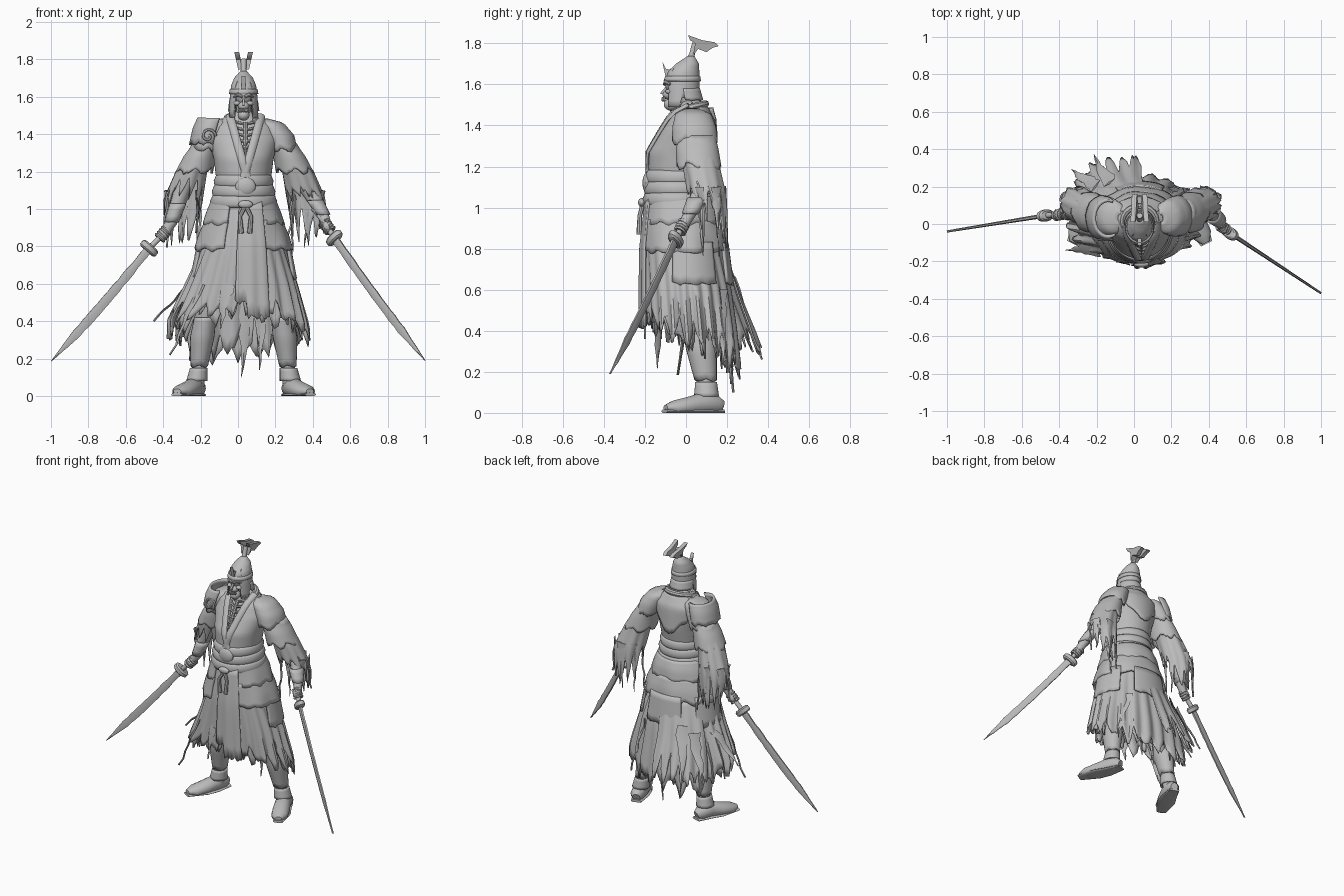
import bpy, bmesh, math, random
from mathutils import Vector, Matrix

if "Cube" in bpy.data.objects:
    bpy.data.objects.remove(bpy.data.objects["Cube"], do_unlink=True)
random.seed(7)
PI, TAU, MID = math.pi, math.tau, 0.03
Z, Y = Vector((0, 0, 1)), Vector((0, 1, 0))

grey = bpy.data.materials.new("plain grey")
grey.use_nodes = True
grey.diffuse_color = (0.5, 0.5, 0.5, 1)
grey.node_tree.nodes["Principled BSDF"].inputs["Base Color"].default_value = (0.5, 0.5, 0.5, 1)


def finish(name, bm, thick=0):
    bmesh.ops.recalc_face_normals(bm, faces=bm.faces)
    for f in bm.faces:
        f.smooth = True
    for e in bm.edges:
        e.smooth = e.calc_face_angle(0) < 0.7
    mesh = bpy.data.meshes.new(name)
    bm.to_mesh(mesh)
    bm.free()
    mesh.materials.append(grey)
    ob = bpy.data.objects.new(name, mesh)
    bpy.context.collection.objects.link(ob)
    if thick:
        mod = ob.modifiers.new("thickness", "SOLIDIFY")
        mod.thickness, mod.offset = thick, 0


def cloth(name, rings, a0=0, a1=TAU, n=48, rows=10, hem=lambda a: 1, rag=0, pleat=0, folds=20,
          thick=0.01, cut=None, tooth=6):
    """Skin over rings (x, y, z, rx, ry) from top to hem; angle 0 is the front."""
    full = abs(a1 - a0 - TAU) < 1e-4
    rings = [Vector(r) for r in rings]
    bm, grid, depth = bmesh.new(), [], 0
    for k in range(n if full else n + 1):
        a = a0 + (a1 - a0) * k / n
        if k % tooth == 0:
            depth = random.uniform(0.4, 1)
        wave = abs(k % tooth / tooth - 0.5) * 2
        end = hem(a) - rag * (depth * wave + random.uniform(0, 0.35))
        col = []
        for r in range(rows + 1):
            t = end * r / rows
            f = t * (len(rings) - 1)
            i = max(0, min(int(f), len(rings) - 2))
            x, y, z, rx, ry = rings[i] + (rings[i + 1] - rings[i]) * (f - i)
            g = 1 + pleat * t * (math.sin(folds * a) + 0.5 * math.sin(7 * a + 1))
            col.append(bm.verts.new((x + rx * g * math.sin(a), y - ry * g * math.cos(a), z)))
        grid.append(col)
    for k in range(n):
        p, q = grid[k], grid[(k + 1) % len(grid)]
        for r in range(rows):
            bm.faces.new((p[r], q[r], q[r + 1], p[r + 1]))
    if cut:
        gone = [f for f in bm.faces if cut(f.calc_center_median())]
        bmesh.ops.delete(bm, geom=gone, context="FACES")
    finish(name, bm, thick)


def sweep(name, pts, radii, n=12, ref=Y):
    """Capped tube along points; each radius is one number or (side, up)."""
    bm, rings, pts = bmesh.new(), [], [Vector(p) for p in pts]
    for i, p in enumerate(pts):
        d = (pts[min(i + 1, len(pts) - 1)] - pts[max(i - 1, 0)]).normalized()
        side = d.cross(ref).normalized()
        up = side.cross(d)
        ru, rv = radii[i] if isinstance(radii[i], tuple) else (radii[i], radii[i])
        ring = []
        for k in range(n):
            v = p + side * ru * math.cos(TAU * k / n) + up * rv * math.sin(TAU * k / n)
            v.z = max(v.z, 0)
            ring.append(bm.verts.new(v))
        rings.append(ring)
    for p, q in zip(rings, rings[1:]):
        for k in range(n):
            bm.faces.new((p[k], p[(k + 1) % n], q[(k + 1) % n], q[k]))
    bm.faces.new(rings[0])
    bm.faces.new(rings[-1])
    finish(name, bm)


def blob(name, at, size):
    bm = bmesh.new()
    bmesh.ops.create_uvsphere(bm, u_segments=18, v_segments=12, radius=1,
                              matrix=Matrix.Translation(at) @ Matrix.Diagonal((*size, 1)))
    finish(name, bm)


def tatter(name, top, tip, w, hub):
    """Tapering rag strip that faces away from the hub (x, y)."""
    top, tip = Vector(top), Vector(tip)
    pts = [top.lerp(tip, i / 7) + Vector((random.uniform(-.008, .008), 0, 0)) for i in range(8)]
    sweep(name, pts, [(w * (1 - i / 7.2) * random.uniform(.7, 1.1), .006) for i in range(8)], 4,
          Vector((tip.x - hub[0], tip.y - hub[1], 0)))


def fin(name, outline, x0, lean, thick=0.012):
    """Flat plate drawn in (y, z), leaning sideways with height."""
    bm = bmesh.new()
    base = outline[0][1]
    ends = [[bm.verts.new((x0 + lean * (z - base) + o, y, z)) for y, z in outline]
            for o in (-thick / 2, thick / 2)]
    n = len(outline)
    for k in range(n):
        j = (k + 1) % n
        bm.faces.new((ends[0][k], ends[0][j], ends[1][j], ends[1][k]))
    for e in ends:
        bm.faces.new(e)
    finish(name, bm)


# Torso robe, open in a V over the ribs
robe = [(MID, .015, 1.52, .05, .05), (MID, .02, 1.485, .1, .075), (MID, .02, 1.44, .165, .105),
        (MID, .005, 1.37, .18, .13), (MID, -.025, 1.27, .155, .155), (MID, -.035, 1.15, .14, .145),
        (MID, -.03, 1.04, .155, .15)]


def chest_y(x, z):
    for a, b in zip(robe, robe[1:]):
        if a[2] >= z >= b[2]:
            x0, y, _, rx, ry = Vector(a).lerp(Vector(b), (a[2] - z) / (a[2] - b[2]))
            return y - ry * math.sqrt(max(0, 1 - ((x - x0) / rx) ** 2))
    return 0


cloth("robe_body", robe, n=72, rows=30,
      cut=lambda c: c.y < 0.03 and abs(c.x - .04) < (c.z - 1.2) * .28)
cloth("inner_chest", [(x, y + .01, z, rx * .75, ry * .75) for x, y, z, rx, ry in robe])
for s in (-1, 1):
    zs = [1.5 - .033 * i for i in range(11)]
    xs = [.04 + s * (z - 1.2) * .28 for z in zs]
    sweep("lapel", [(x, min(chest_y(x, z), .02) - .006, z) for x, z in zip(xs, zs)],
          [(.022, .012)] * 11, 8)
for i in range(7):
    z, w = 1.455 - i * .032, .07 - i * .007
    for s in (-1, 1):
        arc = [s * (.12 + .25 * j) for j in range(6)]
        sweep("rib", [(.04 + w * math.sin(a), chest_y(.04, z) + .012 + w * (1 - math.cos(a)),
                       z + .012 * abs(a)) for a in arc], [.008] * 6, 6, Z)
sweep("breastbone", [(.04, chest_y(.04, z) + .012, z) for z in (1.46, 1.36, 1.25)], [.012, .01, .006], 8)
sweep("collar_roll", [(MID + .09 * math.sin(a), .015 - .08 * math.cos(a), 1.485 - .02 * math.cos(a))
                      for a in [.7 + i * (TAU - 1.4) / 16 for i in range(17)]], [.018] * 17, 8, Z)
cloth("back_yoke", [(MID, .02, 1.49, .1, .08), (MID, .02, 1.42, .175, .12), (MID, -.01, 1.22, .152, .16)],
      PI - 1, PI + 1, 24, hem=lambda a: 1 - .35 * abs(a - PI), rag=.06)

# Belt, buckle and knotted cord
for i in range(3):
    z = 1.18 - i * .055
    cloth("belt_band", [(MID, -.035, z, .14 + i * .01, .148 + i * .005),
                        (MID, -.035, z - .03, .153 + i * .01, .16 + i * .005),
                        (MID, -.035, z - .062, .147 + i * .01, .153 + i * .005)], rows=4, thick=.014)
blob("buckle", (.04, -.19, 1.12), (.055, .022, .05))
blob("cord_knot", (.04, -.215, 1.025), (.04, .018, .022))
for s in (-1, 1):
    sweep("cord_end", [(.04, -.21, 1.02), (.04 + s * .03, -.225, .96), (.04 + s * .022, -.228, .87)],
          [.012, .011, .014], 8)

# Tattered skirts under hip plates, with a long trailing tail
skirt = [(MID, -.03, 1.05, .16, .15), (MID, -.02, .8, .215, .19), (.02, .005, .6, .29, .21),
         (0, .02, .4, .36, .22), (0, .035, .14, .4, .23)]
cloth("outer_skirt", skirt, n=132, rows=16, hem=lambda a: .88 - .12 * math.cos(a), rag=.2,
      pleat=.06, folds=22, thick=.008, tooth=7)
cloth("under_skirt", [(x, y, z, rx * .88, ry * .88) for x, y, z, rx, ry in skirt], n=110, rows=14,
      hem=lambda a: .9 - .1 * math.cos(a), rag=.24, pleat=.07, folds=17, thick=.008, tooth=5)
cloth("skirt_tail", [(MID, -.01, .8, .22, .195), (.01, .02, .55, .31, .25), (0, .045, .24, .41, .35)],
      PI - .1, PI + 1.05, 42, 12, rag=.35, pleat=.05, folds=22, thick=.008, tooth=7)
cloth("front_panel", [(.05, -.03, 1.04, .17, .165), (.05, -.02, .8, .22, .2), (.05, 0, .4, .27, .222)],
      -.25, .46, 24, hem=lambda a: 1 - .1 * (a < 0), rag=.05, pleat=.02, thick=.012)
gap = .42
cloth("upper_hip_plates", [(MID, -.03, 1.05, .165, .165), (MID, -.02, .99, .19, .18), (MID, -.02, .91, .215, .19)],
      gap, TAU - gap, 60, 6, rag=.12, pleat=.015, folds=8, thick=.014)
cloth("lower_hip_plates", [(MID, -.02, .94, .2, .185), (MID, -.01, .86, .235, .2), (MID, -.01, .77, .26, .21)],
      gap, TAU - gap, 60, 6, rag=.14, pleat=.02, folds=8, thick=.014)
for name, a, w in (("back_panel", PI, .5), ("left_hip_panel", 1.75, .5), ("right_hip_panel", TAU - 1.75, .5)):
    cloth(name, [(MID, 0, .83, .24, .2), (MID, .005, .62, .28, .222)], a - w, a + w, 18, 5,
          rag=.08, thick=.014)
for top, tip in (((-.13, .22, .66), (-.22, .37, .26)), ((-.2, .2, .62), (-.34, .29, .32)),
                 ((-.26, .05, .6), (-.45, .06, .4)), ((.05, .2, .5), (.02, .23, .1)),
                 ((.12, .2, .5), (.12, .22, .14)), ((-.2, -.13, .6), (-.36, -.14, .22)),
                 ((.2, .16, .6), (.3, .19, .22)), ((-.05, -.2, .6), (-.1, -.2, .36))):
    tatter("skirt_tatter", top, tip, .05, (MID, .02))

# Legs, greaves and boots
for s in (-1, 1):
    X = lambda d: MID + s * d
    sweep("leg", [(X(.09), 0, .95), (X(.16), .02, .7), (X(.2), .045, .45), (X(.225), .075, .3),
                  (X(.24), .1, .12), (X(.25), .1, .05)], [.085, .075, .058, .052, .035, .04], 16)
    cloth("greave", [(X(.205), .055, .42, .054, .066), (X(.222), .075, .31, .06, .07),
                     (X(.238), .097, .15, .04, .048)], n=24, rag=.05)
    cloth("ankle_cuff", [(X(.24), .098, .15, .042, .048), (X(.25), .1, .08, .052, .056)], n=24, rows=4)
    sweep("boot", [(X(.235), .175, .03), (X(.245), .15, .04), (X(.265), .08, .045), (X(.3), .01, .032),
                   (X(.335), -.06, .024), (X(.355), -.1, .025)],
          [(.025, .03), (.045, .045), (.05, .055), (.056, .045), (.052, .036), (.022, .014)], 16, Z)
    sweep("sole", [(X(.233), .18, .006), (X(.265), .08, .006), (X(.3), .01, .006), (X(.358), -.105, .008)],
          [(.035, .012), (.055, .012), (.062, .012), (.033, .01)], 12, Z)

# Arms, shoulder plates, ragged sleeves and swords
arms = ((-1, (-.28, .09, 1.15), (-.355, .06, .93), (-.4, .05, .865), (-.475, .045, .79), (-1, -.04, .185)),
        (1, (.36, .1, 1.14), (.455, .02, .97), (.478, -.02, .905), (.515, -.05, .845), (1, -.37, .19)))
for s, elbow, wrist, hand, guard, tip in arms:
    X = lambda d: .035 + s * d
    sweep("arm", [(X(.14), .03, 1.42), (X(.2), .045, 1.35), elbow, wrist, hand], [.055, .065, .05, .03, .026])
    cloth("shoulder_plate", [(X(.11), .03, 1.478, .01, .02), (X(.14), .035, 1.455, .065, .08),
                             (X(.18), .04, 1.39, .08, .1), (X(.21), .045, 1.3, .07, .105)],
          n=54, rag=.14, thick=.014, tooth=9)
    cloth("upper_arm_plate", [(X(.2), .05, 1.36, .06, .085), (X(.24), .055, 1.28, .08, .098),
                              (X(.275), .065, 1.18, .098, .105)], n=54, rag=.2, thick=.012, tooth=9)
    cloth("sleeve", [(X(.21), .055, 1.35, .065, .08), (X(.285), .075, 1.2, .08, .085),
                     (X(.33), .105, 1.05, .1, .088), (X(.345), .13, .75, .08, .07)], n=66, rows=12,
          hem=lambda a: .83 - .15 * math.cos(a), rag=.26, pleat=.06, folds=9, thick=.008)
    for i in range(5):
        a = 1 + i * 1.05
        x, y = X(.335) + .095 * math.sin(a), .11 - .08 * math.cos(a)
        tatter("sleeve_tatter", (x, y, 1.1), (x + random.uniform(-.02, .02), y + .01, random.uniform(.76, .92)),
               .03, (X(.335), .11))
    cloth("wrist_guard", [(*Vector(elbow).lerp(Vector(wrist), .55), .04, .045), (*wrist, .034, .036)], n=16, rows=3)

    G, H, T = Vector(guard), Vector(hand), Vector(tip)
    axis = (T - G).normalized()
    back = H - axis * .13
    sweep("sword_grip", [back, back + axis * .015, H, G], [.018, .014, .014, .016], 10, Z)
    sweep("sword_guard", [G - axis * .02, G - axis * .012, G + axis * .012, G + axis * .02],
          [(.024, .044), (.032, .054), (.032, .054), (.024, .044)], 14, Z)
    side = axis.cross(Z).normalized()
    drop = axis.cross(side).normalized()
    steps = [i / 20 for i in range(21)]
    sweep("sword_blade", [G.lerp(T, t) + drop * .008 * math.sin(PI * t) for t in steps],
          [(.012 * (1 - .5 * t), (.024 + .004 * math.sin(PI * t) + random.uniform(-.004, .002))
            * min(1, (1.015 - t) * 4)) for t in steps], 6, Z)
    blob("fist", H, (.03, .032, .034))
    for i in range(4):
        c = H + axis * (.017 * i - .026)
        ring = [c + side * .024 * math.cos(a) + drop * .027 * math.sin(a) for a in [j * TAU / 9 for j in range(9)]]
        sweep("finger", ring, [.009] * 9, 6, axis)

# Raised guard and curl on the right shoulder
cloth("shoulder_guard", [(-.135, .03, 1.485, .075, .095), (-.155, .03, 1.43, .08, .11), (-.175, .035, 1.34, .08, .112)],
      PI * .9, PI * 2.15, 32, 6, rag=.12, thick=.016)
sweep("shoulder_curl", [(-.16 + (.042 - .005 * a) * math.cos(a), -.085, 1.39 + (.042 - .005 * a) * math.sin(a))
                        for a in [i * .45 for i in range(17)]], [.008] * 17, 6)

# Skull
sweep("neck", [(MID, .04, 1.44), (MID, .01, 1.53), (MID, -.01, 1.6)], [.05, .038, .04])
blob("skull", (MID, -.03, 1.61), (.058, .075, .07))
blob("jaw", (MID, -.072, 1.502), (.032, .036, .03))
blob("upper_jaw", (MID, -.082, 1.55), (.031, .032, .025))
fin("nose_ridge", [(-.09, 1.6), (-.128, 1.555), (-.09, 1.55)], MID, 0)
for s in (-1, 1):
    blob("cheekbone", (MID + s * .034, -.078, 1.565), (.02, .022, .013))
    sweep("brow", [(MID + s * .006, -.105, 1.6), (MID + s * .03, -.1, 1.612), (MID + s * .052, -.075, 1.6)],
          [.008, .011, .007], 8, Z)
for i in range(7):
    a = (i - 3) * .28
    blob("tooth", (MID + .032 * math.sin(a), -.083 - .032 * math.cos(a), 1.528), (.005, .005, .011))

# Open-faced helmet with neck guard, spike and twin crest
cloth("helmet", [(MID, .025, 1.735, .012, .012), (MID, .008, 1.7, .045, .05), (MID, -.012, 1.66, .062, .072),
                 (MID, -.018, 1.6, .069, .08), (MID, -.022, 1.49, .073, .08)], n=60, rows=14,
      hem=lambda a: .73 if math.cos(a) > .8 else (1 if math.cos(a) > .1 else .9), thick=.01)
cloth("helmet_rim", [(MID, -.016, 1.64, .069, .08), (MID, -.018, 1.615, .074, .086)], n=40, rows=2, thick=.01)
cloth("neck_guard", [(MID, -.02, 1.58, .072, .083), (MID, -.01, 1.52, .08, .09)], PI - 1.5, PI + 1.5, 24, 4, rag=.08)
fin("brow_spike", [(-.095, 1.615), (-.115, 1.71), (-.098, 1.675), (-.06, 1.67), (-.08, 1.62)], MID, 0, .022)
sweep("crest_stalk", [(MID, .02, 1.71), (MID, .03, 1.75), (MID, .045, 1.8)], [.022, .014, .016], 10)
for s in (-1, 1):
    fin("crest_blade", [(.035, 1.745), (.06, 1.772), (.1, 1.757), (.13, 1.778), (.16, 1.787), (.14, 1.805),
                        (.08, 1.815), (.01, 1.84), (.02, 1.815), (.045, 1.8)], MID + s * .016, s * .22, .026)
